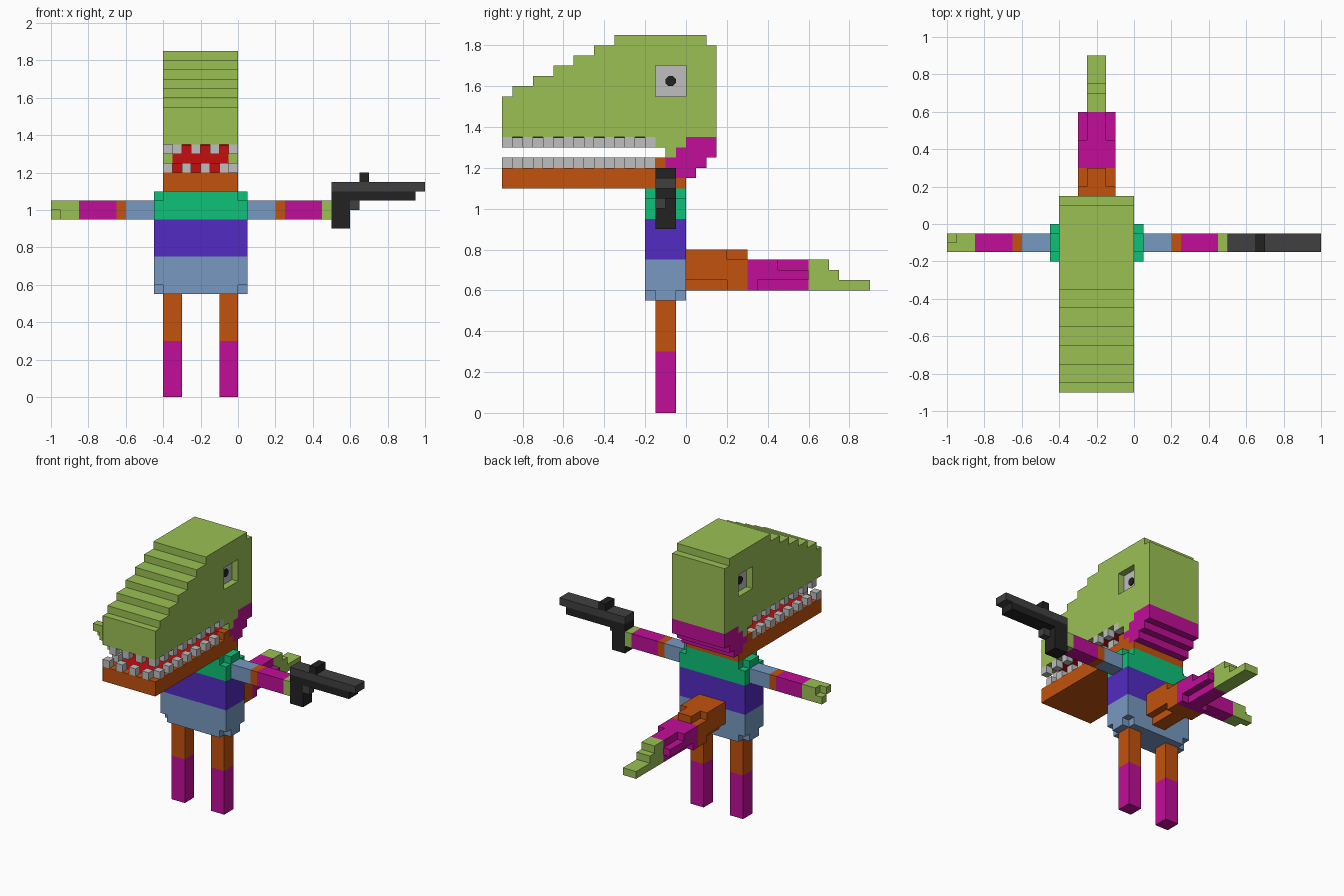
import bpy, bmesh, math

U = 0.05  # one cube of the grid; all coordinates below are in cubes

if "Cube" in bpy.data.objects:
    bpy.data.objects.remove(bpy.data.objects["Cube"], do_unlink=True)


def material(name, rgb):
    lin = [((c / 255 + 0.055) / 1.055) ** 2.4 if c > 10 else c / 255 / 12.92 for c in rgb]
    m = bpy.data.materials.new(name)
    m.use_nodes = True
    m.diffuse_color = (*lin, 1)
    m.node_tree.nodes["Principled BSDF"].inputs["Base Color"].default_value = (*lin, 1)
    return m


GREEN = material("leaf green", (155, 192, 84))
ORANGE = material("burnt orange", (194, 82, 14))
MAGENTA = material("magenta", (193, 13, 152))
BLUE = material("steel blue", (119, 153, 193))
PURPLE = material("violet", (83, 43, 194))
TEAL = material("jade", (14, 193, 120))
RED = material("mouth red", (197, 13, 13))
BONE = material("tooth grey", (191, 191, 191))
BLACK = material("near black", (34, 34, 34))
STEEL = material("dark grey", (64, 64, 64))


def finish(name, mat, bm):
    bmesh.ops.scale(bm, vec=(U, U, U), verts=bm.verts)
    bmesh.ops.recalc_face_normals(bm, faces=bm.faces)
    me = bpy.data.meshes.new(name)
    bm.to_mesh(me)
    bm.free()
    me.materials.append(mat)
    ob = bpy.data.objects.new(name, me)
    bpy.context.collection.objects.link(ob)
    return ob


def blocks(name, mat, *boxes):
    """One object from boxes given as (x0, x1, y0, y1, z0, z1)."""
    bm = bmesh.new()
    for x0, x1, y0, y1, z0, z1 in boxes:
        vs = bmesh.ops.create_cube(bm, size=1)["verts"]
        bmesh.ops.scale(bm, vec=(x1 - x0, y1 - y0, z1 - z0), verts=vs)
        bmesh.ops.translate(bm, vec=((x0 + x1) / 2, (y0 + y1) / 2, (z0 + z1) / 2), verts=vs)
    return finish(name, mat, bm)


def prism(name, mat, points, x0, x1):
    """Side profile of (y, z) points extruded from x0 to x1."""
    bm = bmesh.new()
    face = bm.faces.new([bm.verts.new((x0, y, z)) for y, z in points])
    new = bmesh.ops.extrude_face_region(bm, geom=[face])["geom"]
    bmesh.ops.translate(bm, vec=(x1 - x0, 0, 0),
                        verts=[v for v in new if isinstance(v, bmesh.types.BMVert)])
    return finish(name, mat, bm)


def both(box):
    """A box and its mirror image across the body's middle, x = -4."""
    x0, x1, *rest = box
    return [(x0, x1, *rest), (-8 - x1, -8 - x0, *rest)]


def notched(z0, z1):
    """Torso layer with its four corner cubes left out."""
    return [(-8, 0, -4, 0, z0, z1), *both((0, 1, -3, -1, z0, z1))]


# legs
for side, x in (("right", -8), ("left", -2)):
    blocks(side + "_lower_leg", MAGENTA, (x, x + 2, -3, -1, 0, 6))
    blocks(side + "_upper_leg", ORANGE, (x, x + 2, -3, -1, 6, 11))

# torso
blocks("hips", BLUE, *notched(11, 12), (-9, 1, -4, 0, 12, 15))
blocks("waist", PURPLE, (-9, 1, -4, 0, 15, 19))
blocks("chest", TEAL, (-9, 1, -4, 0, 19, 21), *notched(21, 22))

# arms
for side, segs in (("left", ((BLUE, 1, 4), (ORANGE, 4, 5), (MAGENTA, 5, 9), (GREEN, 9, 10))),
                   ("right", ((BLUE, -12, -9), (ORANGE, -13, -12),
                              (MAGENTA, -17, -13), (GREEN, -19, -17)))):
    for part, (mat, x0, x1) in zip(("upper_arm", "elbow", "forearm", "hand"), segs):
        blocks(f"{side}_{part}", mat, (x0, x1, -3, -1, 19, 21))
blocks("right_fingers", GREEN, (-20, -19, -3, -2, 20, 21), (-20, -19, -2, -1, 19, 20))

# hand-held blaster
blocks("blaster_barrel", STEEL, (10, 20, -3, -1, 22, 23))
blocks("blaster_body", BLACK, (10, 19, -3, -1, 21, 22), (10, 12, -3, -1, 18, 21),
       (13, 14, -3, -1, 23, 24))
blocks("blaster_trigger", STEEL, (12, 13, -3, -2, 20, 21))

# tail, tapering to the back
blocks("tail_base", ORANGE, (-6, -2, 0, 4, 13, 16), (-5, -3, 0, 4, 12, 13),
       (-6, -2, 4, 6, 12, 15), (-5, -3, 4, 6, 15, 16))
blocks("tail_middle", MAGENTA, (-6, -2, 6, 7, 12, 15), (-6, -2, 7, 9, 13, 15),
       (-5, -3, 7, 9, 12, 13), (-6, -2, 9, 12, 13, 14), (-5, -3, 9, 12, 12, 13),
       (-5, -3, 9, 12, 14, 15))
blocks("tail_tip", GREEN, (-5, -3, 12, 14, 12, 15), (-5, -3, 14, 15, 12, 14),
       (-5, -3, 15, 18, 12, 13))

# lower jaw with a red floor let into its rim
blocks("lower_jaw", ORANGE, (-8, 0, -18, 0, 22, 23), (-8, 0, -18, -17, 23, 24),
       (-8, 0, -3, -1, 23, 24), *both((-1, 0, -17, -3, 23, 24)),
       *both((-1, 0, -3, -2, 24, 25)))
blocks("mouth_floor", RED, (-7, -1, -17, -3, 23, 24))

# throat
blocks("throat", RED, (-7, -1, -3, -2, 24, 25), (-7, -1, -2, -1, 25, 26),
       (-7, -1, -2, 0, 26, 27))
blocks("cheeks", GREEN, *both((-1, 0, -3, 0, 26, 27)), *both((-1, 0, -2, -1, 25, 26)))
prism("nape", MAGENTA, [(-1, 23), (1, 23), (1, 24), (2, 24), (2, 25), (3, 25), (3, 27),
                        (0, 27), (0, 26), (-1, 26), (-1, 25), (-2, 25), (-2, 24), (-1, 24)], -8, 0)

# head with a stepped snout
steps = [(-18, 31), (-17, 32), (-15, 33), (-13, 34), (-11, 35), (-9, 36), (-7, 37), (2, 36)]
outline, z = [(-18, 27)], 27
for y, top in steps:
    if z != 27:
        outline.append((y, z))
    outline.append((y, top))
    z = top
outline += [(3, 36), (3, 27)]
head = prism("head", GREEN, outline, -8, 0)
blocks("mouth_roof", RED, (-7, -1, -17, -2, 26.9, 27))

# eye sockets cut one cube deep
cutter = blocks("socket_cutter", GREEN, *both((-1, 1, -3, 0, 31, 34)))
cutter.hide_render = True
mod = head.modifiers.new("sockets", "BOOLEAN")
mod.operation, mod.solver, mod.object = "DIFFERENCE", "EXACT", cutter
bpy.context.view_layer.objects.active = head
bpy.ops.object.modifier_apply(modifier=mod.name)
bpy.data.objects.remove(cutter, do_unlink=True)

# eyes: a pale plate with an eight-sided pupil
blocks("eye_whites", BONE, *both((-1, -0.9, -3, 0, 31, 34)))
octagon = [(-1.5 + 0.54 * math.cos(math.radians(22.5 + 45 * i)),
            32.5 + 0.54 * math.sin(math.radians(22.5 + 45 * i))) for i in range(8)]
prism("left_pupil", BLACK, octagon, -0.9, -0.75)
prism("right_pupil", BLACK, octagon, -7.25, -7.1)

# teeth on every other cube around the jaw edge
rim = [(i, j) for i in range(8) for j in range(15) if j == 0 or i in (0, 7)]
for name, z, odd in (("lower_teeth", 24, 0), ("upper_teeth", 26, 1)):
    blocks(name, BONE, *[(i - 8, i - 7, j - 18, j - 17, z, z + 1)
                         for i, j in rim if (i + j) % 2 == odd])
